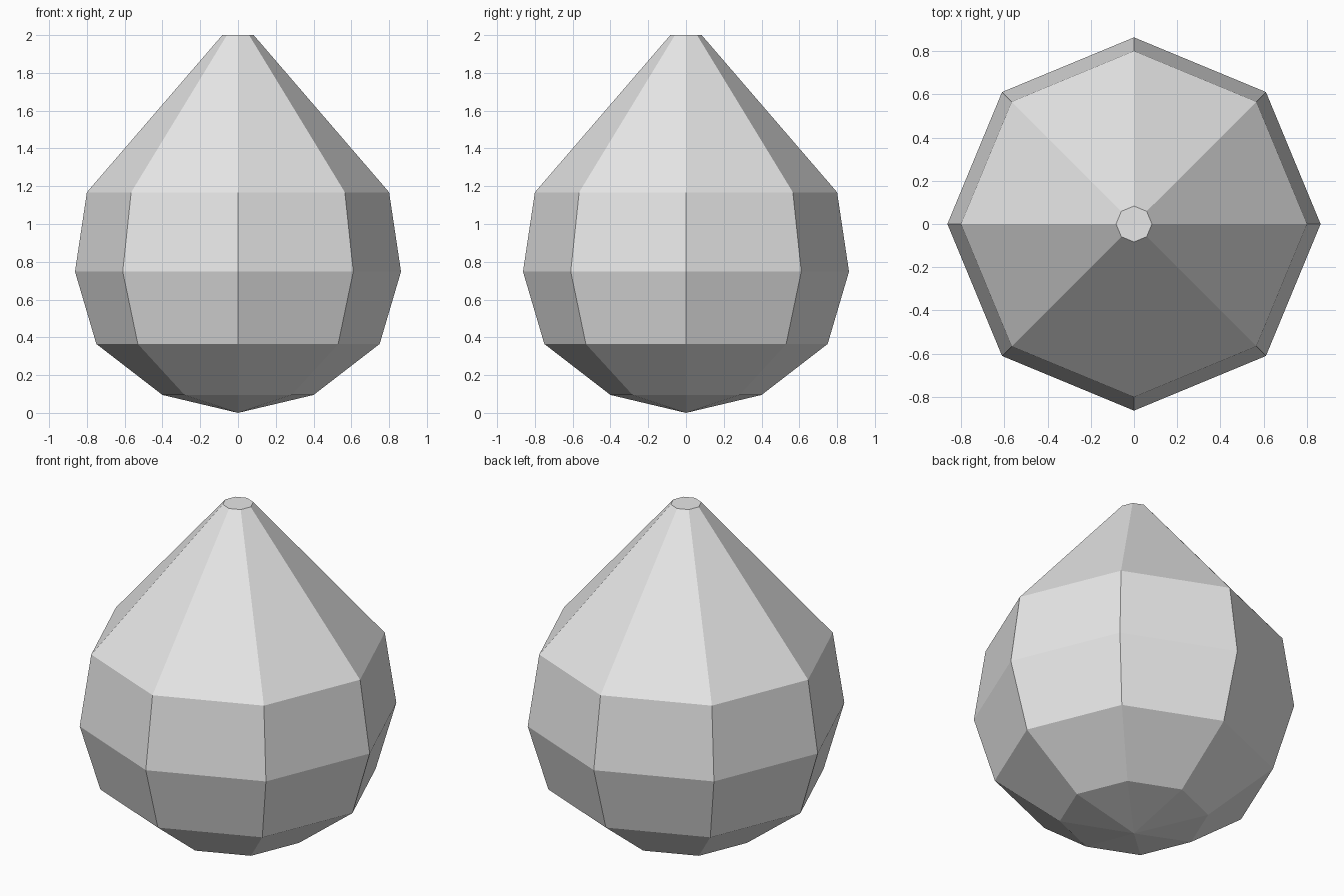
import bpy
import bmesh
from math import cos, sin, tau

cube = bpy.data.objects.get("Cube")
if cube:
    bpy.data.objects.remove(cube, do_unlink=True)

SIDES = 8
# Profile rings as (radius, height), from the bottom up
PROFILE = [(0.40, 0.095), (0.75, 0.365), (0.863, 0.748), (0.80, 1.168), (0.083, 2.0)]

# Plain grey material
grey = bpy.data.materials.new("light_grey")
grey.use_nodes = True
grey.diffuse_color = (0.8, 0.8, 0.8, 1)
grey.node_tree.nodes["Principled BSDF"].inputs["Base Color"].default_value = (0.8, 0.8, 0.8, 1)

bm = bmesh.new()
rings = [[bm.verts.new((r * cos(tau * i / SIDES), r * sin(tau * i / SIDES), z))
          for i in range(SIDES)] for r, z in PROFILE]
tip = bm.verts.new((0, 0, 0))

for i in range(SIDES):
    j = (i + 1) % SIDES
    # Pointed underside
    bm.faces.new((tip, rings[0][j], rings[0][i]))
    # Wall panels
    for low, high in zip(rings, rings[1:]):
        bm.faces.new((low[i], low[j], high[j], high[i]))
# Small flat top
bm.faces.new(rings[-1])
bmesh.ops.recalc_face_normals(bm, faces=bm.faces[:])

mesh = bpy.data.meshes.new("faceted_drop")
bm.to_mesh(mesh)
bm.free()
mesh.materials.append(grey)
drop = bpy.data.objects.new("faceted_drop", mesh)
bpy.context.collection.objects.link(drop)
